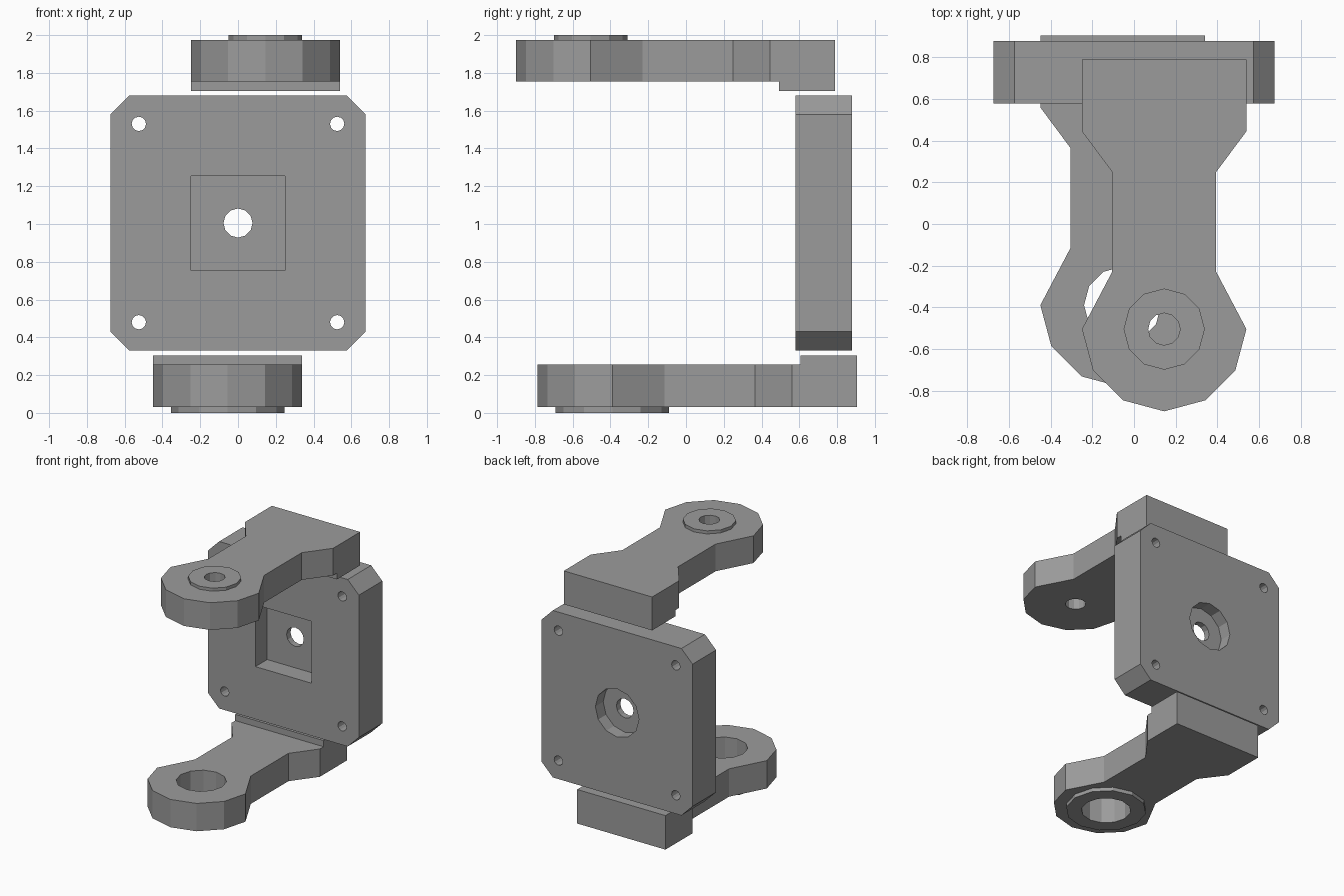
import bpy, bmesh, math
from mathutils import Vector

cube = bpy.data.objects.get("Cube")
if cube:
    bpy.data.objects.remove(cube, do_unlink=True)

grey = bpy.data.materials.new("matte grey")
grey.use_nodes = True
GREY = (0.33, 0.33, 0.33, 1)
grey.diffuse_color = GREY
grey.node_tree.nodes["Principled BSDF"].inputs["Base Color"].default_value = GREY


def prism(name, outline, lo, hi, axis="z"):
    """Extrude a flat outline from lo to hi; the y axis uses (x, z) outlines."""
    bm = bmesh.new()
    place = (lambda p: (p[0], p[1], lo)) if axis == "z" else (lambda p: (p[0], lo, p[1]))
    face = bm.faces.new([bm.verts.new(place(p)) for p in outline])
    grown = bmesh.ops.extrude_face_region(bm, geom=[face])["geom"]
    move = Vector((0, 0, hi - lo)) if axis == "z" else Vector((0, hi - lo, 0))
    bmesh.ops.translate(bm, vec=move, verts=[v for v in grown if isinstance(v, bmesh.types.BMVert)])
    bmesh.ops.recalc_face_normals(bm, faces=bm.faces)
    mesh = bpy.data.meshes.new(name)
    bm.to_mesh(mesh)
    bm.free()
    mesh.materials.append(grey)
    obj = bpy.data.objects.new(name, mesh)
    bpy.context.collection.objects.link(obj)
    return obj


def ring(cx, cy, r, sides=12):
    return [(cx + r * math.cos(math.tau * i / sides), cy + r * math.sin(math.tau * i / sides))
            for i in range(sides)]


def box(x0, x1, y0, y1):
    return [(x0, y0), (x1, y0), (x1, y1), (x0, y1)]


def cut(obj, cutters):
    """Subtract the cutters, bake the result and drop the cutters."""
    for c in cutters:
        c.hide_render = True
        mod = obj.modifiers.new("cut", "BOOLEAN")
        mod.operation, mod.solver, mod.object = "DIFFERENCE", "EXACT", c
    graph = bpy.context.evaluated_depsgraph_get()
    baked = bpy.data.meshes.new_from_object(obj.evaluated_get(graph))
    obj.modifiers.clear()
    obj.data = baked
    for c in cutters:
        bpy.data.objects.remove(c, do_unlink=True)


# Mounting plate with chamfered corners
W, C, MID = 0.675, 0.10, 1.005
FRONT, BACK = 0.58, 0.88
corner = [(W, W - C), (W - C, W)]
outline = corner + [(-x, z) for x, z in reversed(corner)]
outline += [(-x, -z) for x, z in corner] + [(x, -z) for x, z in reversed(corner)]
plate = prism("mounting_plate", [(x, z + MID) for x, z in outline], FRONT, BACK, "y")

# Square front pocket, round rear recess, shaft hole and corner screw holes
tools = [
    prism("pocket_cutter", box(-0.25, 0.25, MID - 0.25, MID + 0.25), FRONT - 0.1, FRONT + 0.15, "y"),
    prism("recess_cutter", ring(0, MID, 0.195), BACK - 0.10, BACK + 0.1, "y"),
    prism("shaft_cutter", ring(0, MID, 0.077), FRONT - 0.2, BACK + 0.2, "y"),
]
for sx in (-1, 1):
    for sz in (-1, 1):
        tools.append(prism("screw_cutter", ring(sx * 0.525, MID + sz * 0.525, 0.038),
                           FRONT - 0.1, BACK + 0.1, "y"))
cut(plate, tools)


def arm(label, cx, cy, z0, z1, pad, boss, boss_r, hole_r):
    """Waisted arm with a rounded eye, a step at the tail and a raised boss."""
    R = 0.395
    right = [(R * math.sin(math.radians(a)), -R * math.cos(math.radians(a))) for a in (30, 60, 90)]
    right += [(0.25, 0.275), (0.25, 0.755), (R, 0.95), (R, 1.295)]
    half = [(0, -R)] + right + [(-x, y) for x, y in reversed(right)]
    body = prism(label + "_arm", [(cx + x, cy + y) for x, y in half], z0, z1)
    prism(label + "_arm_step", box(cx - R, cx + R, cy + 0.997, cy + 1.295), *pad)
    collar = prism(label + "_arm_boss", ring(cx, cy, boss_r), *boss)
    for part in (body, collar):
        cut(part, [prism("eye_cutter", ring(cx, cy, hole_r), z0 - 0.2, z1 + 0.2)])


arm("upper", 0.145, -0.505, 1.755, 1.975, (1.705, 1.755), (1.975, 2.0), 0.195, 0.077)
arm("lower", -0.055, -0.39, 0.03, 0.255, (0.255, 0.305), (0.0, 0.03), 0.30, 0.185)
